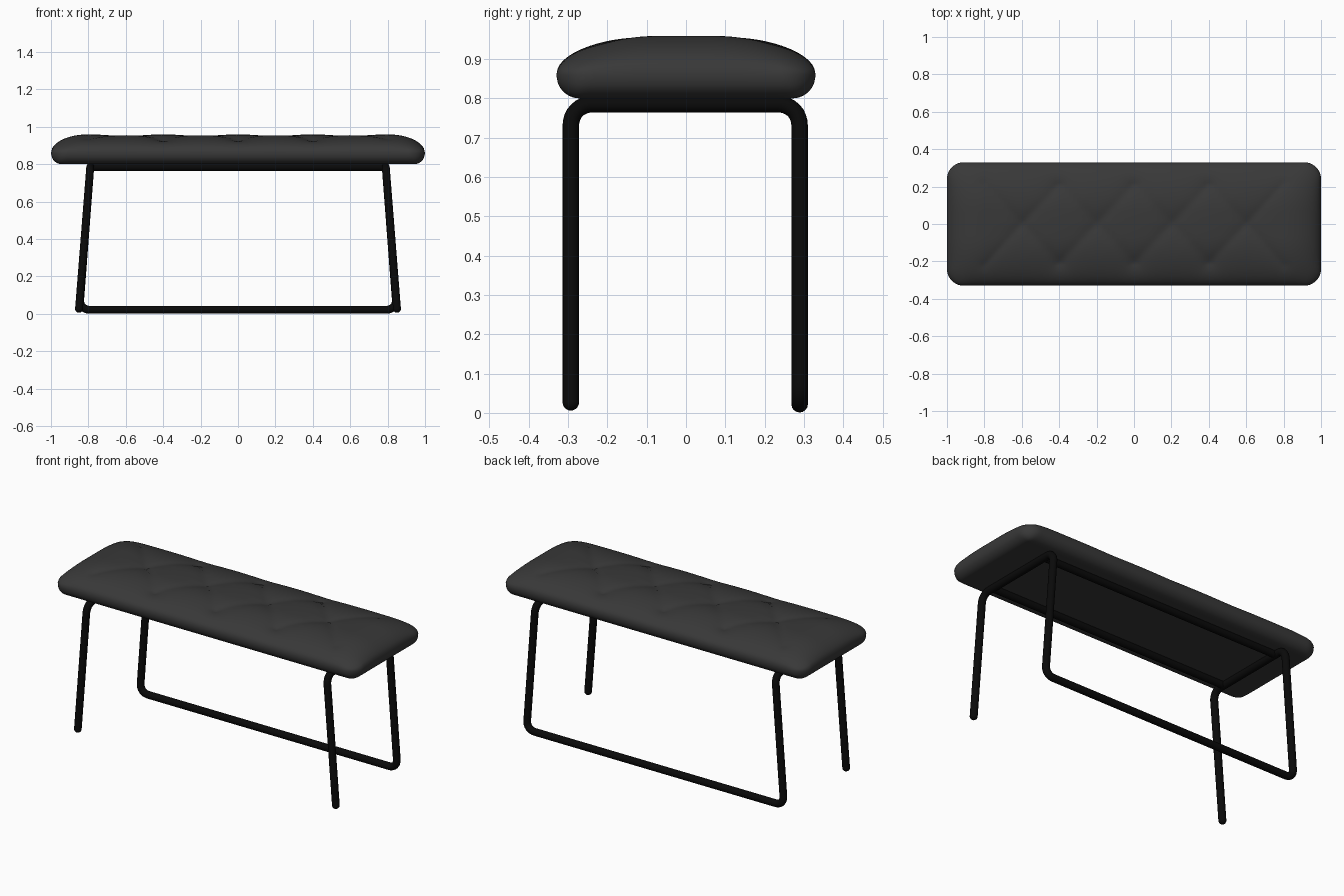
import bpy, bmesh, math
from mathutils import Vector

if "Cube" in bpy.data.objects:
    bpy.data.objects.remove(bpy.data.objects["Cube"])


def material(name, value):
    m = bpy.data.materials.new(name)
    m.diffuse_color = (value, value, value, 1)
    m.use_nodes = True
    m.node_tree.nodes["Principled BSDF"].inputs["Base Color"].default_value = m.diffuse_color
    return m


charcoal = material("charcoal upholstery", 0.04)
black = material("black metal", 0.003)

# Seat cushion: top and bottom shells over one rounded rectangle plan
HX, HY, R = 1.0, 0.33, 0.09
ZMID, UP, DOWN = 0.86, 0.1, 0.06
NX, NY = 120, 60

# Tufting points and the creases joining neighbours
buttons = [Vector((x, 0)) for x in (-0.6, -0.2, 0.2, 0.6)]
buttons += [Vector((x, y)) for x in (-0.4, 0, 0.4) for y in (-0.21, 0.21)]
creases = [(a, b) for i, a in enumerate(buttons) for b in buttons[i + 1:]
           if (a - b).length < 0.32]
creases += [(Vector((s * 0.6, 0)), Vector((s * 0.8, t * 0.22)))
            for s in (-1, 1) for t in (-1, 1)]


def segment_distance(p, a, b):
    d = b - a
    t = max(0, min(1, (p - a).dot(d) / d.length_squared))
    return (p - a - d * t).length


def tuft(x, y):
    p = Vector((x, y))
    crease = min(segment_distance(p, a, b) for a, b in creases)
    button = min((p - b).length for b in buttons)
    return 0.010 * math.exp(-crease / 0.035) + 0.016 * math.exp(-button / 0.06)


def roll(e, length):
    t = min(1, max(0, e / length))
    return math.sqrt(max(0, 1 - (1 - t) ** 2))


def spaced(i, n):
    # Denser towards the edges
    u = 2 * i / n - 1
    return 0.35 * u + 0.65 * math.sin(u * math.pi / 2) if 0 < i < n else u


def round_corner(x, y):
    dx, dy = abs(x) - (HX - R), abs(y) - (HY - R)
    if dx <= 0 or dy <= 0:
        return x, y
    nx = dx * math.sqrt(1 - (dy / R) ** 2 / 2)
    ny = dy * math.sqrt(1 - (dx / R) ** 2 / 2)
    return math.copysign(HX - R + nx, x), math.copysign(HY - R + ny, y)


bm = bmesh.new()
for top in (True, False):
    grid = []
    for i in range(NX + 1):
        row = []
        for j in range(NY + 1):
            x, y = HX * spaced(i, NX), HY * spaced(j, NY)
            ex, ey = HX - abs(x), HY - abs(y)
            if top:
                z = ZMID + UP * roll(ex, 0.2) * roll(ey, 0.26)
                z -= tuft(x, y) * roll(ex, 0.2) * roll(ey, 0.12)
            else:
                z = ZMID - DOWN * roll(ex, 0.06) * roll(ey, 0.06)
            row.append(bm.verts.new((*round_corner(x, y), z)))
        grid.append(row)
    for i in range(NX):
        for j in range(NY):
            f = [grid[i][j], grid[i + 1][j], grid[i + 1][j + 1], grid[i][j + 1]]
            bm.faces.new(f if top else f[::-1])
bmesh.ops.remove_doubles(bm, verts=bm.verts, dist=0.0001)
for f in bm.faces:
    f.smooth = True
mesh = bpy.data.meshes.new("seat_cushion")
bm.to_mesh(mesh)
bm.free()
mesh.materials.append(charcoal)
bpy.context.collection.objects.link(bpy.data.objects.new("seat_cushion", mesh))


def tube(name, points, radius, bend=0.05):
    """Round bar along a path with filleted corners."""
    pts = [Vector(p) for p in points]
    path = [pts[0]]
    for a, c, b in zip(pts, pts[1:], pts[2:]):
        p = c + (a - c).normalized() * bend
        q = c + (b - c).normalized() * bend
        for k in range(9):
            t = k / 8
            w = 2 * t * (1 - t) * 0.8
            s = (1 - t) ** 2 + t ** 2 + w
            path.append((p * (1 - t) ** 2 + c * w + q * t ** 2) / s)
    path.append(pts[-1])
    cu = bpy.data.curves.new(name, 'CURVE')
    cu.dimensions = '3D'
    cu.bevel_depth = radius
    cu.bevel_resolution = 6
    cu.use_fill_caps = True
    sp = cu.splines.new('POLY')
    sp.points.add(len(path) - 1)
    for sp_pt, p in zip(sp.points, path):
        sp_pt.co = (*p, 1)
    cu.materials.append(black)
    ob = bpy.data.objects.new(name, cu)
    bpy.context.collection.objects.link(ob)
    bpy.ops.object.select_all(action='DESELECT')
    ob.select_set(True)
    bpy.context.view_layer.objects.active = ob
    bpy.ops.object.convert(target='MESH')
    bpy.ops.object.shade_smooth_by_angle()


# One continuous bent tube: front foot, crossbar, back leg, floor rail and back again
half = [(0.85, -0.293, 0.027), (0.79, -0.293, 0.785),
        (0.79, 0.289, 0.785), (0.848, 0.289, 0.022)]
tube("leg_frame", half + [(-x, y, z) for x, y, z in reversed(half)], 0.021, 0.055)

# Rounded feet and long seat rails
for s, side in ((1, "right"), (-1, "left")):
    bpy.ops.mesh.primitive_uv_sphere_add(segments=24, ring_count=12, radius=0.021,
                                         location=(s * 0.85, -0.293, 0.027))
    foot = bpy.context.object
    foot.name = side + "_front_foot"
    foot.data.materials.append(black)
    bpy.ops.object.shade_smooth()
for s, side in ((1, "back"), (-1, "front")):
    tube(side + "_seat_rail", [(-0.79, s * 0.21, 0.785), (0.79, s * 0.21, 0.785)], 0.02)
